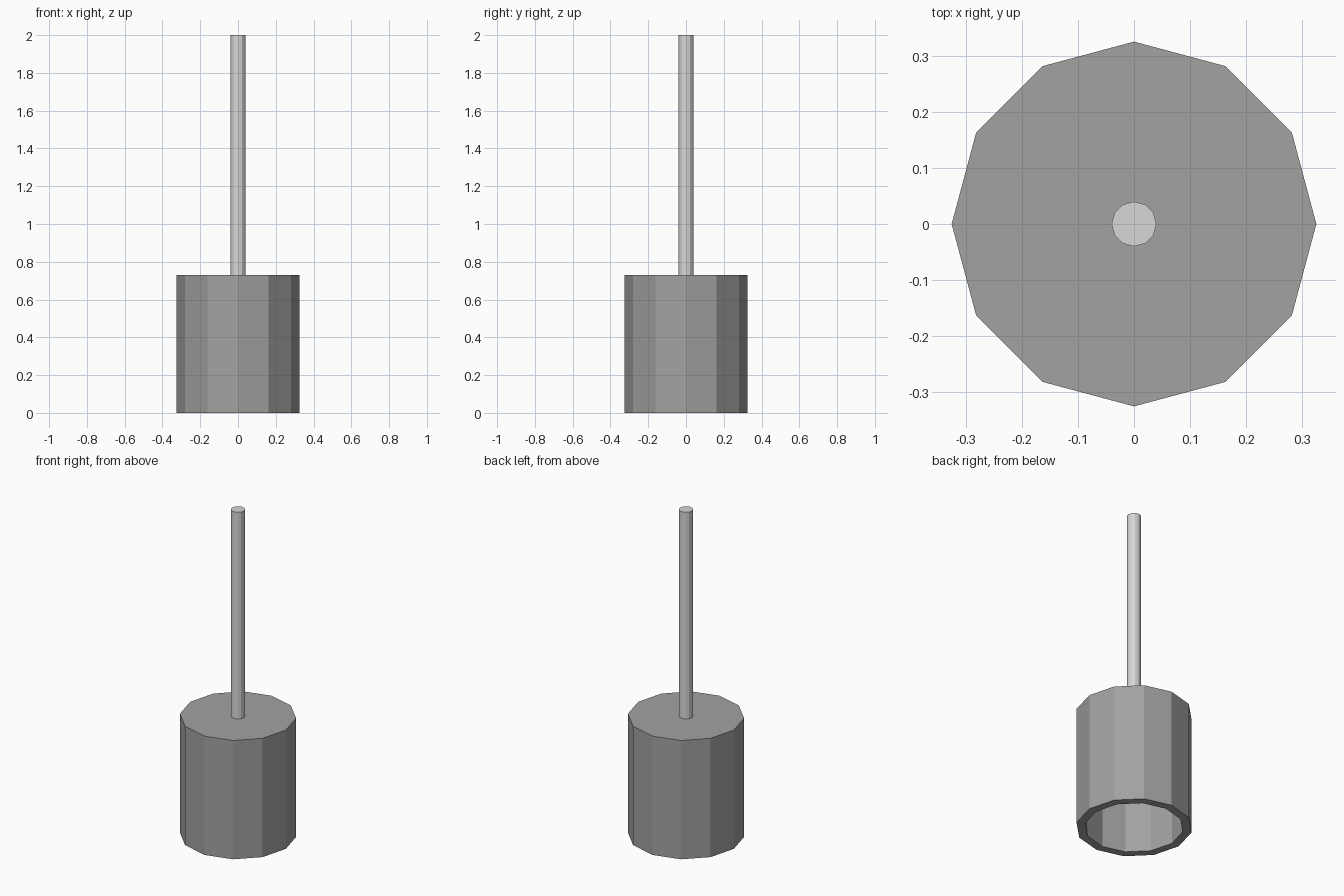
import bpy, bmesh, math

if "Cube" in bpy.data.objects:
    bpy.data.objects.remove(bpy.data.objects["Cube"])

SIDES = 12

def material(name, color):
    m = bpy.data.materials.new(name)
    m.diffuse_color = (*color, 1.0)
    m.use_nodes = True
    m.node_tree.nodes["Principled BSDF"].inputs["Base Color"].default_value = m.diffuse_color
    return m

def lathe(name, profile, mat):
    """Spin a profile of (radius, z) points into a flat-sided solid, capping both ends."""
    bm = bmesh.new()
    rings = [[bm.verts.new((r * math.cos(2 * math.pi * i / SIDES),
                            r * math.sin(2 * math.pi * i / SIDES), z))
              for i in range(SIDES)] for r, z in profile]
    for a, b in zip(rings, rings[1:]):
        for i in range(SIDES):
            j = (i + 1) % SIDES
            bm.faces.new((a[i], a[j], b[j], b[i]))
    bm.faces.new(rings[0])
    bm.faces.new(rings[-1])
    bmesh.ops.recalc_face_normals(bm, faces=bm.faces)
    me = bpy.data.meshes.new(name)
    bm.to_mesh(me)
    bm.free()
    me.materials.append(mat)
    ob = bpy.data.objects.new(name, me)
    bpy.context.collection.objects.link(ob)
    return ob

dark_grey = material("dark grey", (0.36, 0.36, 0.35))
light_grey = material("light grey", (0.68, 0.68, 0.68))

# Hollow cup, open at the bottom: inner ceiling, inner wall, rim, outer wall, top
lathe("cup", [(0.275, 0.68), (0.275, 0), (0.325, 0), (0.325, 0.73)], dark_grey)

# Thin rod standing on the cup
lathe("rod", [(0.04, 0.72), (0.04, 2.0)], light_grey)
